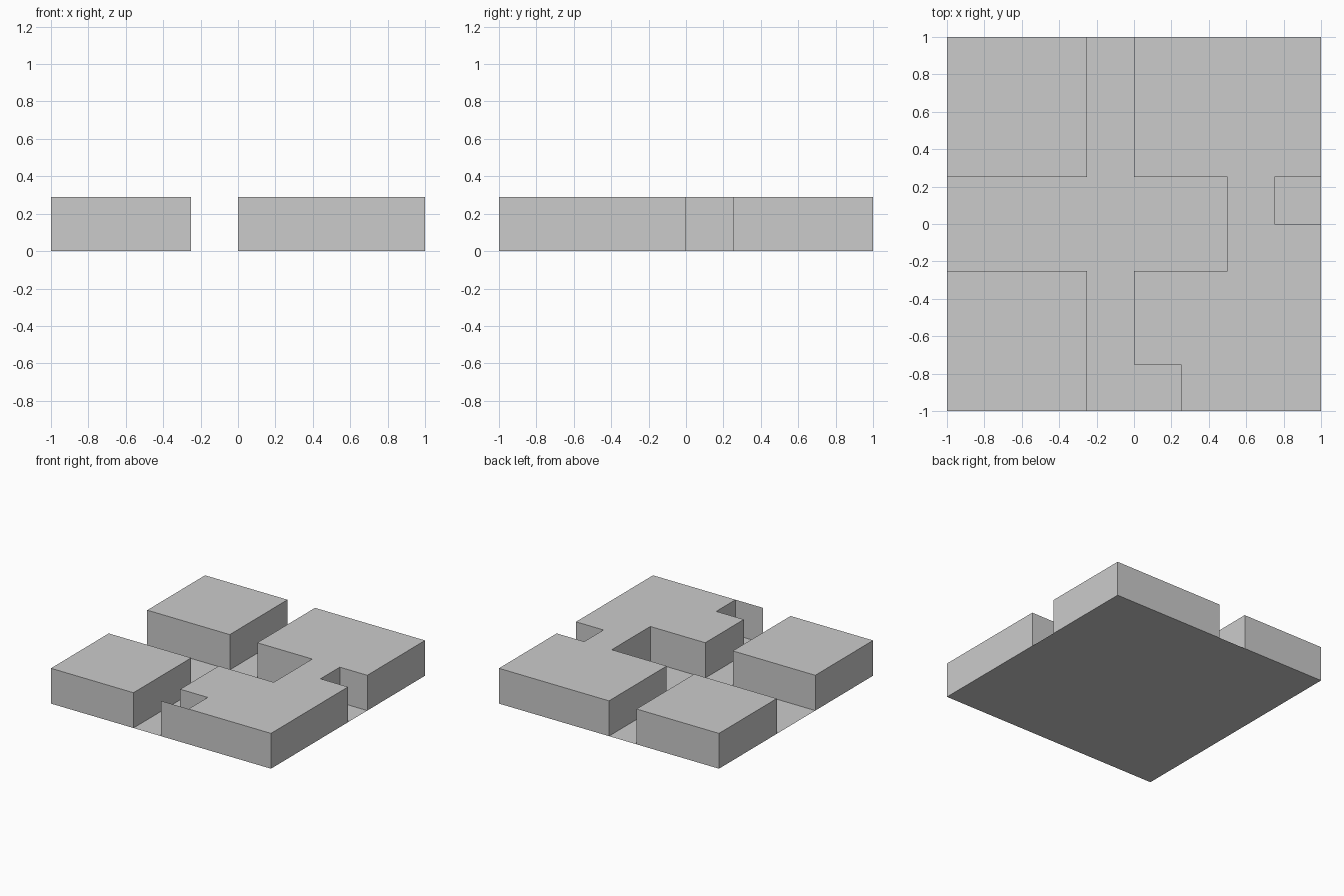
import bpy
import bmesh
from mathutils import Vector

if "Cube" in bpy.data.objects:
    bpy.data.objects.remove(bpy.data.objects["Cube"])

HEIGHT = 0.29


def add_object(name, bm):
    mesh = bpy.data.meshes.new(name)
    bm.to_mesh(mesh)
    bm.free()
    obj = bpy.data.objects.new(name, mesh)
    bpy.context.collection.objects.link(obj)
    return obj


def add_block(name, outline):
    """Flat-topped block with open underside; outline runs counter-clockwise."""
    bm = bmesh.new()
    low = [bm.verts.new((x, y, 0)) for x, y in outline]
    high = [bm.verts.new((x, y, HEIGHT)) for x, y in outline]
    bm.faces.new(high)
    for i in range(len(low)):
        j = (i + 1) % len(low)
        bm.faces.new((low[i], low[j], high[j], high[i]))
    return add_object(name, bm)


# Ground sheet under everything
bm = bmesh.new()
bmesh.ops.create_grid(bm, x_segments=1, y_segments=1, size=1)
add_object("floor", bm)

# Two square corner blocks on the left
for name, y0, y1 in (("front_left_block", -1, -0.25), ("back_left_block", 0.25, 1)):
    add_block(name, [(-1, y0), (-0.25, y0), (-0.25, y1), (-1, y1)])

# Large right block with a central bay, a side notch and a front notch
add_block("right_block", [
    (0.25, -1), (1, -1), (1, 0), (0.75, 0), (0.75, 0.25), (1, 0.25), (1, 1),
    (0, 1), (0, 0.25), (0.5, 0.25), (0.5, -0.25), (0, -0.25),
    (0, -0.75), (0.25, -0.75)])

# Paper-thin wall closing the front of the front notch
bm = bmesh.new()
edge = bm.edges.new([bm.verts.new((x, -1, 0)) for x in (0, 0.25)])
side = bmesh.ops.extrude_edge_only(bm, edges=[edge])["geom"]
bmesh.ops.translate(bm, vec=Vector((0, 0, HEIGHT)),
                    verts=[v for v in side if isinstance(v, bmesh.types.BMVert)])
bm.normal_update()
for face in bm.faces:
    if face.normal.y > 0:
        face.normal_flip()
add_object("front_notch_wall", bm)
